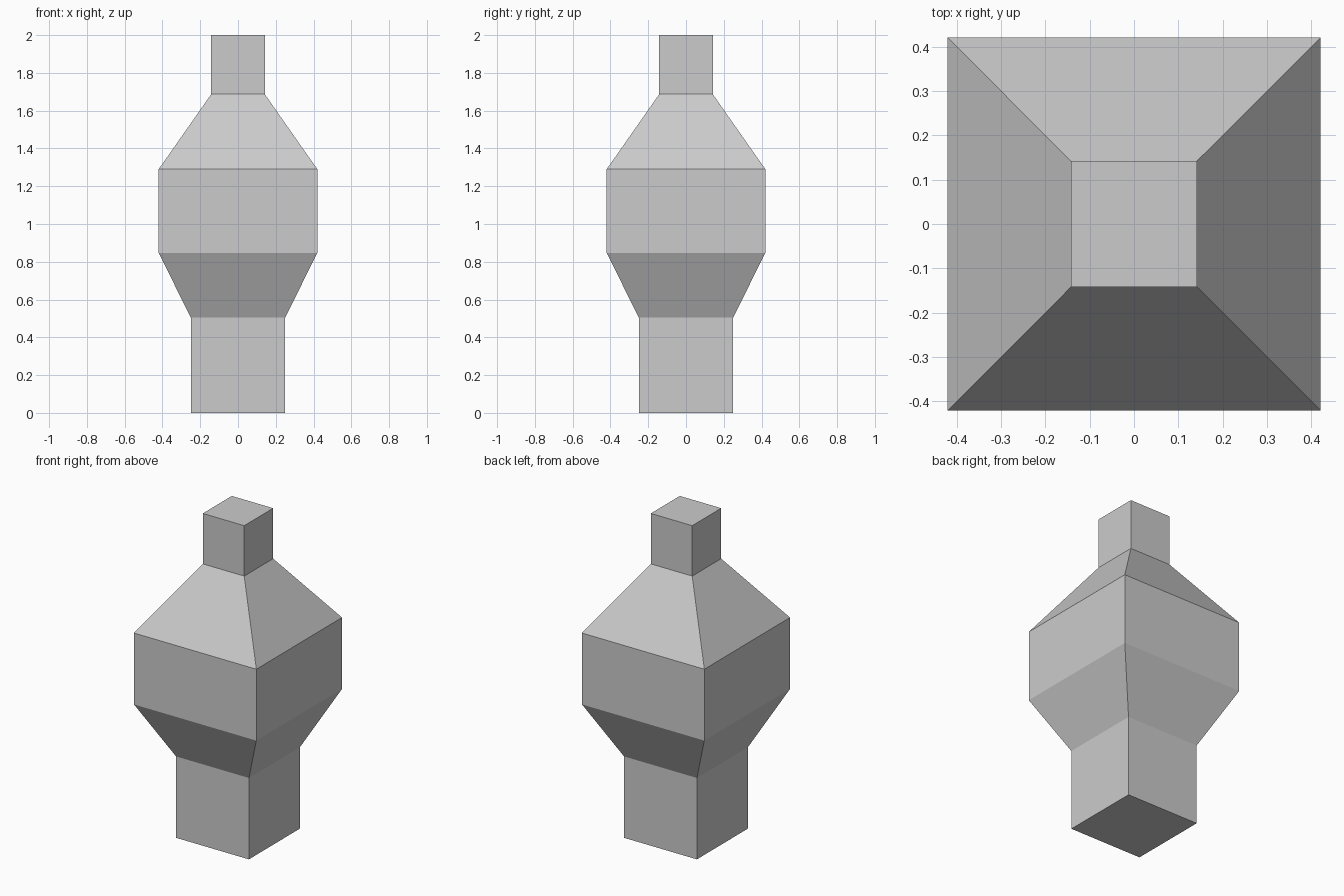
import bpy
import bmesh

cube = bpy.data.objects.get("Cube")
if cube:
    bpy.data.objects.remove(cube, do_unlink=True)

# Plain grey material
grey = bpy.data.materials.new("plain_grey")
grey.use_nodes = True
colour = (0.6, 0.6, 0.6, 1)
grey.diffuse_color = colour
grey.node_tree.nodes["Principled BSDF"].inputs["Base Color"].default_value = colour

# Square profile from base to neck: (half width, height)
BASE, BODY, NECK = 0.25, 0.42, 0.142
profile = [(BASE, 0), (BASE, 0.505), (BODY, 0.847),
           (BODY, 1.29), (NECK, 1.687), (NECK, 2)]
corners = [(-1, -1), (1, -1), (1, 1), (-1, 1)]

# Stack the square rings and skin between them
bm = bmesh.new()
rings = [[bm.verts.new((x * half, y * half, z)) for x, y in corners]
         for half, z in profile]
for low, high in zip(rings, rings[1:]):
    for i in range(4):
        j = (i + 1) % 4
        bm.faces.new((low[i], low[j], high[j], high[i]))

# Close the bottom and top
bm.faces.new(rings[0][::-1])
bm.faces.new(rings[-1])

mesh = bpy.data.meshes.new("square_bottle")
bm.to_mesh(mesh)
bm.free()
mesh.materials.append(grey)
bottle = bpy.data.objects.new("square_bottle", mesh)
bpy.context.collection.objects.link(bottle)
